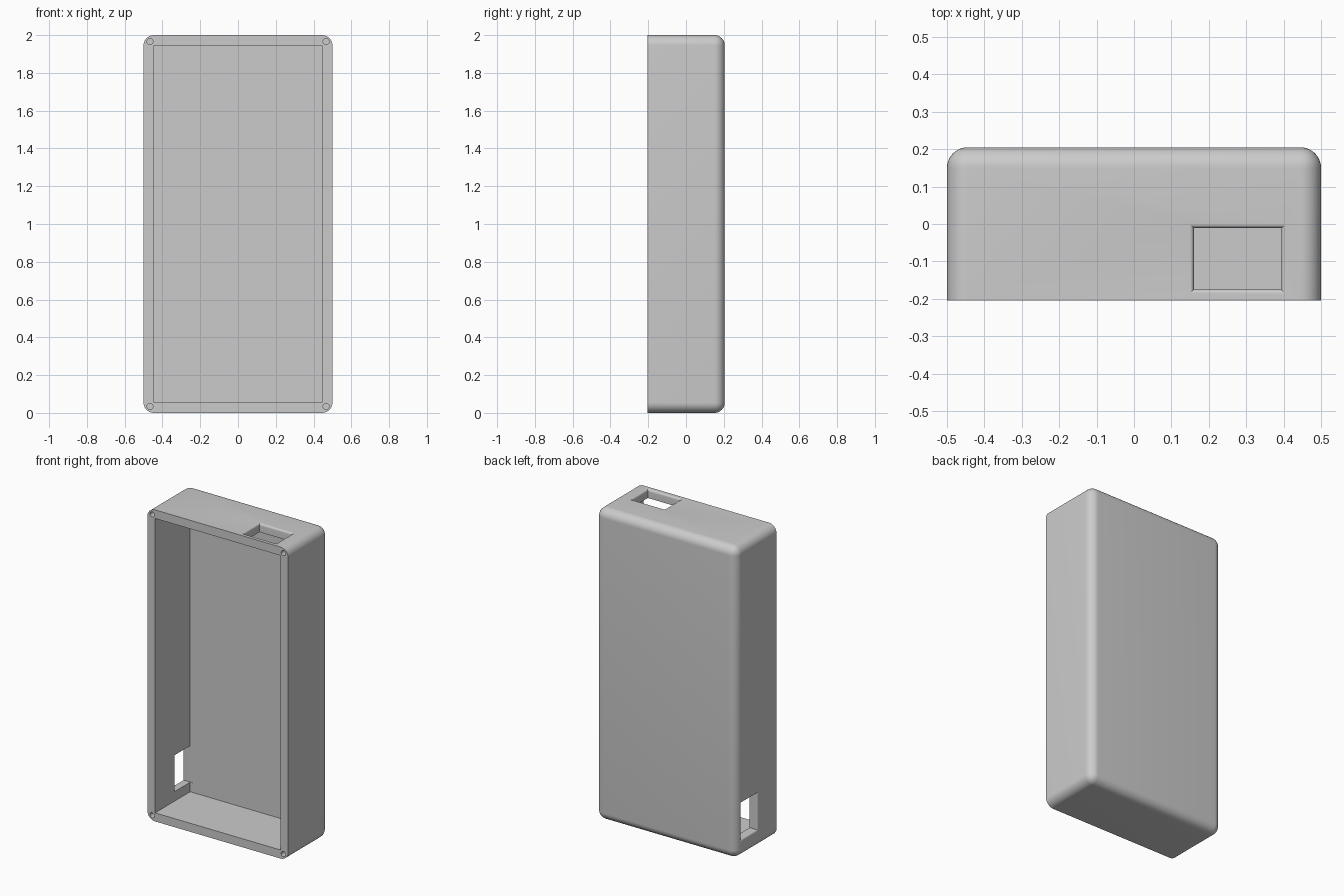
import bpy, bmesh, math
from mathutils import Vector, Matrix

cube = bpy.data.objects.get("Cube")
if cube:
    bpy.data.objects.remove(cube, do_unlink=True)

W, D, H, WALL = 1.0, 0.41, 2.0, 0.055

grey = bpy.data.materials.new("plain_grey")
grey.use_nodes = True
colour = (0.6, 0.6, 0.6, 1)
grey.diffuse_color = colour
grey.node_tree.nodes["Principled BSDF"].inputs["Base Color"].default_value = colour


def to_object(name, bm):
    bmesh.ops.recalc_face_normals(bm, faces=bm.faces)
    mesh = bpy.data.meshes.new(name)
    bm.to_mesh(mesh)
    bm.free()
    mesh.materials.append(grey)
    ob = bpy.data.objects.new(name, mesh)
    bpy.context.collection.objects.link(ob)
    return ob


def box(size, centre):
    bm = bmesh.new()
    bmesh.ops.create_cube(bm, size=1)
    bmesh.ops.scale(bm, vec=size, verts=bm.verts)
    bmesh.ops.translate(bm, vec=centre, verts=bm.verts)
    return bm


def port_cutter(name, centre, u, v, out, half_u, half_v):
    """Rectangular opening through a wall, with a rounded outer rim."""
    r = 0.012
    rim = [i * math.pi / 12 for i in range(7)]
    levels = [(-0.08, 0)]
    levels += [(-r + r * math.sin(a), r * (1 - math.cos(a))) for a in rim]
    levels += [(0.05, r)]
    bm = bmesh.new()
    rings = []
    for height, grow in levels:
        rings.append([bm.verts.new(centre + out * height
                                   + u * sx * (half_u + grow)
                                   + v * sy * (half_v + grow))
                      for sx, sy in ((-1, -1), (1, -1), (1, 1), (-1, 1))])
    for a, b in zip(rings, rings[1:]):
        for i in range(4):
            j = (i + 1) % 4
            bm.faces.new((a[i], a[j], b[j], b[i]))
    bm.faces.new(rings[0])
    bm.faces.new(rings[-1])
    return to_object(name, bm)


# Case body: every edge rounded except the open front rim
bm = box((W, D, H), (0, 0, H / 2))
soft = [e for e in bm.edges if any(v.co.y > 0 for v in e.verts)]
bmesh.ops.bevel(bm, geom=soft, offset=WALL, segments=10, profile=0.5,
                affect='EDGES', clamp_overlap=False)
case = to_object("case_shell", bm)

# Cavity open to the front
cutters = [to_object("cavity_cutter", box((W - 2 * WALL, D, H - 2 * WALL),
                                          (0, -WALL, H / 2)))]

# Ports in the top wall and the lower right wall
X, Y, Z = Vector((1, 0, 0)), Vector((0, 1, 0)), Vector((0, 0, 1))
cutters.append(port_cutter("top_port_cutter", Vector((0.277, -0.093, H)),
                           X, Y, Z, 0.117, 0.082))
cutters.append(port_cutter("side_port_cutter", Vector((-W / 2, 0.071, 0.233)),
                           Z, Y, -X, 0.117, 0.0815))

# Screw holes in the four corners of the rim
for sx in (-1, 1):
    for sz in (-1, 1):
        bm = bmesh.new()
        place = (Matrix.Translation((sx * 0.466, -D / 2, H / 2 + sz * 0.966))
                 @ Matrix.Rotation(math.pi / 2, 4, 'X'))
        bmesh.ops.create_cone(bm, cap_ends=True, segments=24, radius1=0.016,
                              radius2=0.016, depth=0.3, matrix=place)
        cutters.append(to_object("screw_hole_cutter", bm))

# Cut everything and tidy up
bpy.ops.object.select_all(action='DESELECT')
bpy.context.view_layer.objects.active = case
case.select_set(True)
for cutter in cutters:
    cutter.hide_render = True
    mod = case.modifiers.new(cutter.name, 'BOOLEAN')
    mod.operation = 'DIFFERENCE'
    mod.solver = 'EXACT'
    mod.object = cutter
    bpy.ops.object.modifier_apply(modifier=mod.name)
for cutter in cutters:
    bpy.data.objects.remove(cutter, do_unlink=True)
bpy.ops.object.shade_smooth_by_angle(angle=math.radians(30))
